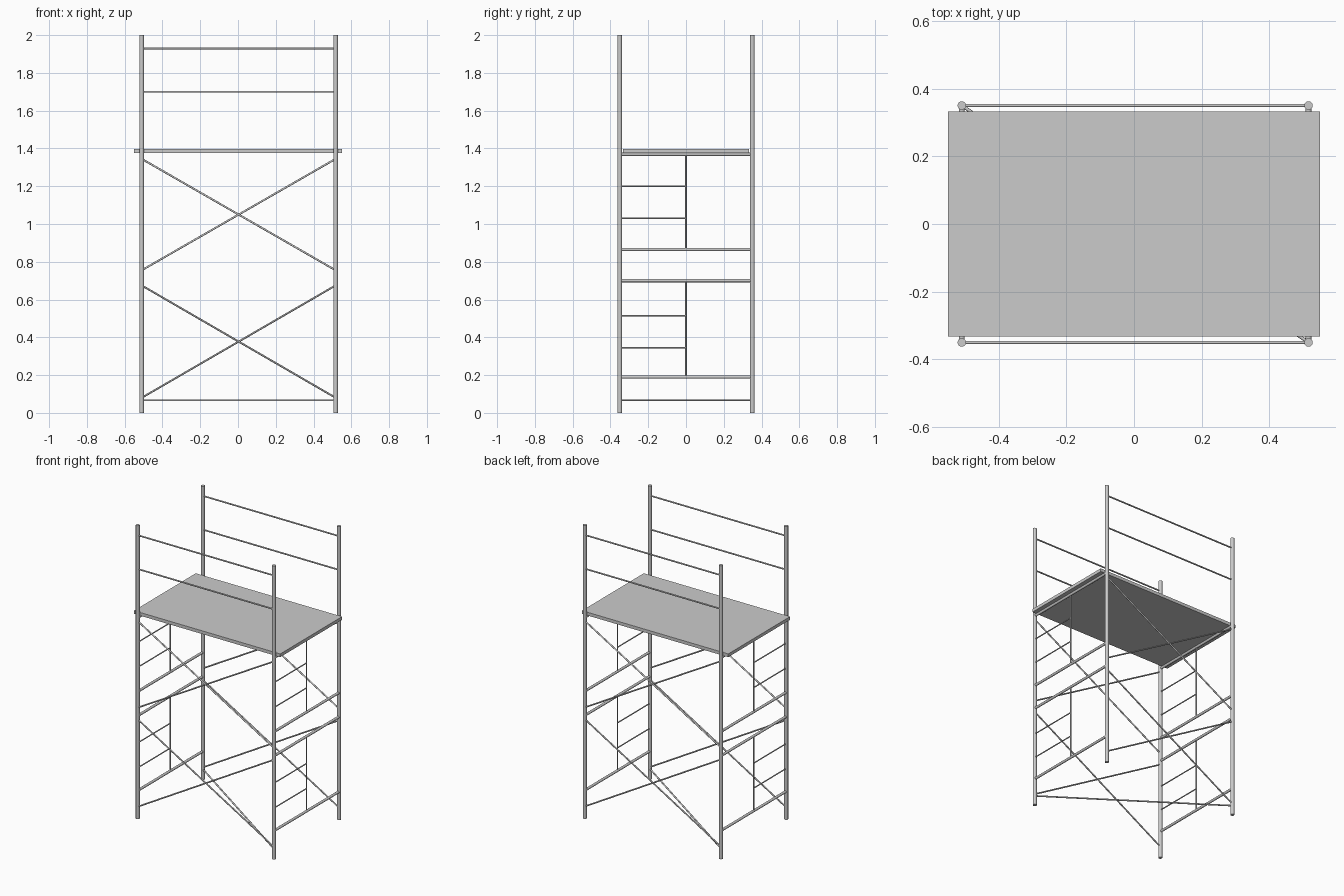
import bpy
from mathutils import Vector

if "Cube" in bpy.data.objects:
    bpy.data.objects.remove(bpy.data.objects["Cube"])

XL, XR, Y = -0.51, 0.517, 0.351      # post positions
POST, BEAM, BRACE, RUNG = 0.0125, 0.0085, 0.005, 0.004


def tube(name, a, b, r, sides=16):
    a, b = Vector(a), Vector(b)
    d = b - a
    bpy.ops.mesh.primitive_cylinder_add(vertices=sides, radius=r, depth=d.length,
                                        location=(a + b) / 2)
    o = bpy.context.object
    o.name = name
    o.rotation_euler = d.to_track_quat('Z', 'Y').to_euler()
    bpy.ops.object.shade_smooth_by_angle()
    return o


# Deck board
bpy.ops.mesh.primitive_cube_add(size=1, location=(0, 0, 1.387))
deck = bpy.context.object
deck.name = "deck"
deck.scale = (1.103, 0.666, 0.022)

# End frames: posts, cross beams and ladder rungs
for x in (XL, XR):
    for y in (-Y, Y):
        tube("post", (x, y, 0), (x, y, 2), POST, 24)
    for low, high in ((0.19, 0.70), (0.865, 1.369)):
        for z in (low, high):
            tube("cross_beam", (x, -Y, z), (x, Y, z), BEAM)
        tube("ladder_upright", (x, 0, low), (x, 0, high), RUNG, 12)
        for f in (0.155, 0.325):
            z = low + f if low < 0.5 else low + f + 0.01
            tube("ladder_rung", (x, -Y, z), (x, 0, z), RUNG, 12)

# Long sides: crossed braces and guard rails
for y in (-Y, Y):
    for low, high in ((0.08, 0.675), (0.755, 1.345)):
        tube("cross_brace", (XL, y, low), (XR, y, high), BRACE, 12)
        tube("cross_brace", (XL, y, high), (XR, y, low), BRACE, 12)
    for z in (1.70, 1.93):
        tube("guard_rail", (XL, y, z), (XR, y, z), BRACE, 12)

# Diagonal tie near the ground
tube("plan_brace", (XL, Y, 0.067), (XR, -Y, 0.067), BRACE, 12)
